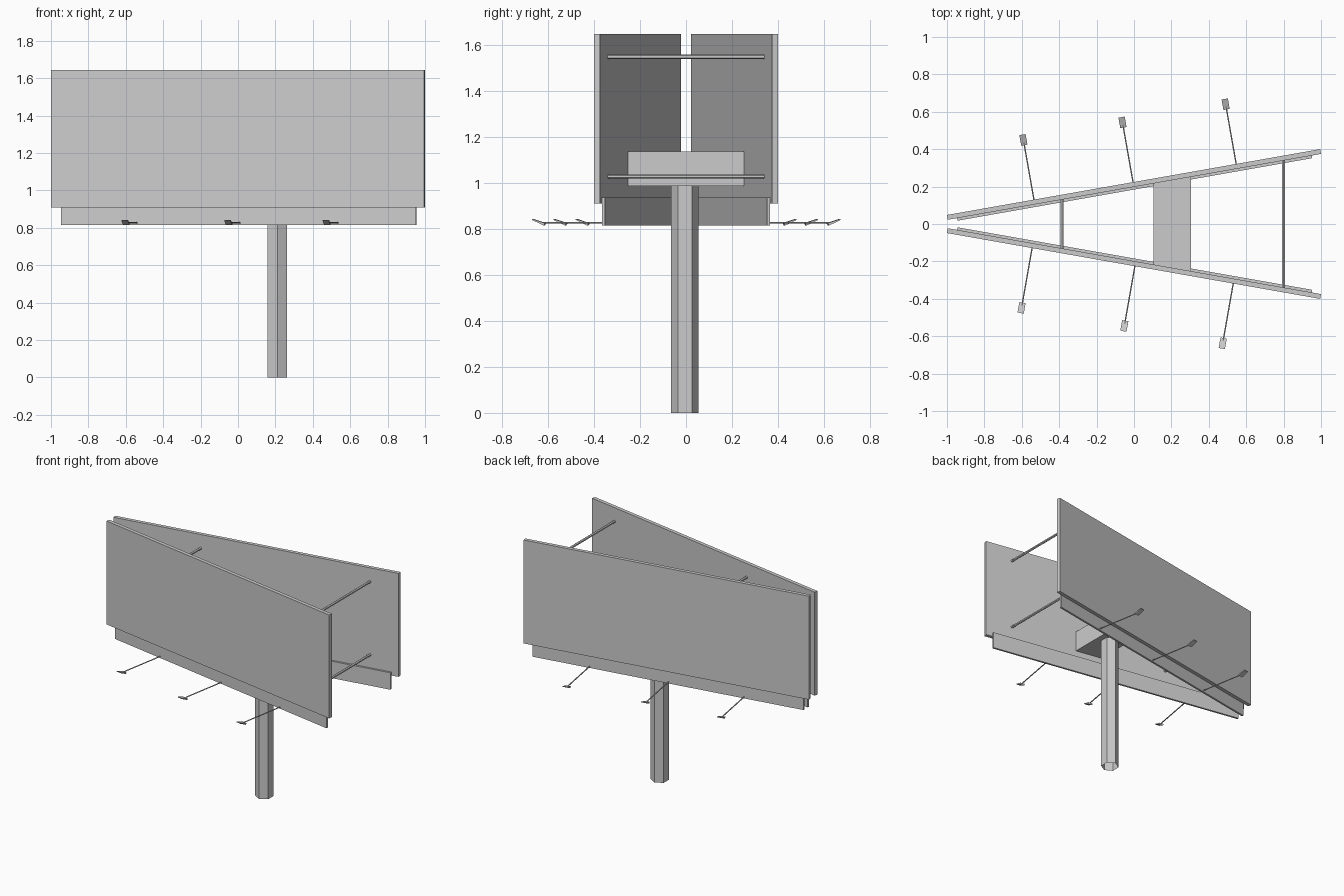
import bpy, bmesh, math
from mathutils import Vector, Matrix

if "Cube" in bpy.data.objects:
    bpy.data.objects.remove(bpy.data.objects["Cube"])

C, S = math.cos(math.radians(10)), math.sin(math.radians(10))


def to_world(side, u, v, z):
    """Sign frame: u along the panel, v outward, side -1 front / +1 back."""
    return Vector((u * C - v * S, side * (0.2115 + u * S + v * C), z))


def finish(name, bm):
    bmesh.ops.recalc_face_normals(bm, faces=bm.faces)
    me = bpy.data.meshes.new(name)
    bm.to_mesh(me)
    bm.free()
    ob = bpy.data.objects.new(name, me)
    bpy.context.collection.objects.link(ob)
    return ob


def loft(name, ring_a, ring_b):
    """Closed solid between two matching outlines."""
    bm = bmesh.new()
    a = [bm.verts.new(p) for p in ring_a]
    b = [bm.verts.new(p) for p in ring_b]
    n = len(a)
    bm.faces.new(a)
    bm.faces.new(b[::-1])
    for i in range(n):
        j = (i + 1) % n
        bm.faces.new((a[i], b[i], b[j], a[j]))
    return finish(name, bm)


def sign_prism(name, side, u0, u1, profile):
    """Extrude a (v, z) profile along the panel direction."""
    return loft(name, [to_world(side, u0, v, z) for v, z in profile],
                [to_world(side, u1, v, z) for v, z in profile])


def rect(v0, v1, z0, z1):
    return [(v0, z0), (v1, z0), (v1, z1), (v0, z1)]


def rod(name, p, q, radius, sides=6, caps=True):
    p, q = Vector(p), Vector(q)
    d = q - p
    bm = bmesh.new()
    m = Matrix.Translation((p + q) / 2) @ d.to_track_quat('Z', 'Y').to_matrix().to_4x4()
    bmesh.ops.create_cone(bm, cap_ends=caps, segments=sides, radius1=radius,
                          radius2=radius, depth=d.length, matrix=m)
    return finish(name, bm)


lamp_profile = [(0.309, 0.824), (0.315, 0.814), (0.366, 0.838), (0.366, 0.843)]
lamp_spots = {-1: ("front", (-0.551, 0.007, 0.541)),
              1: ("back", (-0.541, -0.003, 0.557))}

for side, (label, spots) in lamp_spots.items():
    # Display panel and the lower apron behind it
    sign_prism(label + "_panel", side, -1.013, 1.013, rect(-0.013, 0.013, 0.91, 1.645))
    sign_prism(label + "_apron", side, -0.963, 0.963, rect(-0.027, -0.013, 0.815, 0.935))
    # Lamps on arms
    for i, u in enumerate(spots, 1):
        rod(f"{label}_lamp_arm_{i}", to_world(side, u, -0.014, 0.826),
            to_world(side, u, 0.33, 0.826), 0.004)
        sign_prism(f"{label}_lamp_{i}", side, u - 0.017, u + 0.017, lamp_profile)

# Cross braces between the two panels
for x, y in ((-0.385, 0.131), (0.80, 0.34)):
    for level, z in (("lower", 1.027), ("upper", 1.547)):
        rod(f"{level}_brace", (x, -y, z), (x, y, z), 0.009)

# Tapered support beam following the panels
outline = [(0.105, -0.217), (0.305, -0.252), (0.305, 0.252), (0.105, 0.217)]
loft("support_beam", [(x, y, 0.985) for x, y in outline],
     [(x, y, 1.135) for x, y in outline])

# Six-sided post, open at the ends, corners facing front and back
bm = bmesh.new()
bmesh.ops.create_cone(bm, cap_ends=False, segments=6, radius1=0.06, radius2=0.06,
                      depth=0.985, matrix=Matrix.Translation((0.21, -0.005, 0.4925)))
post = finish("post", bm)
